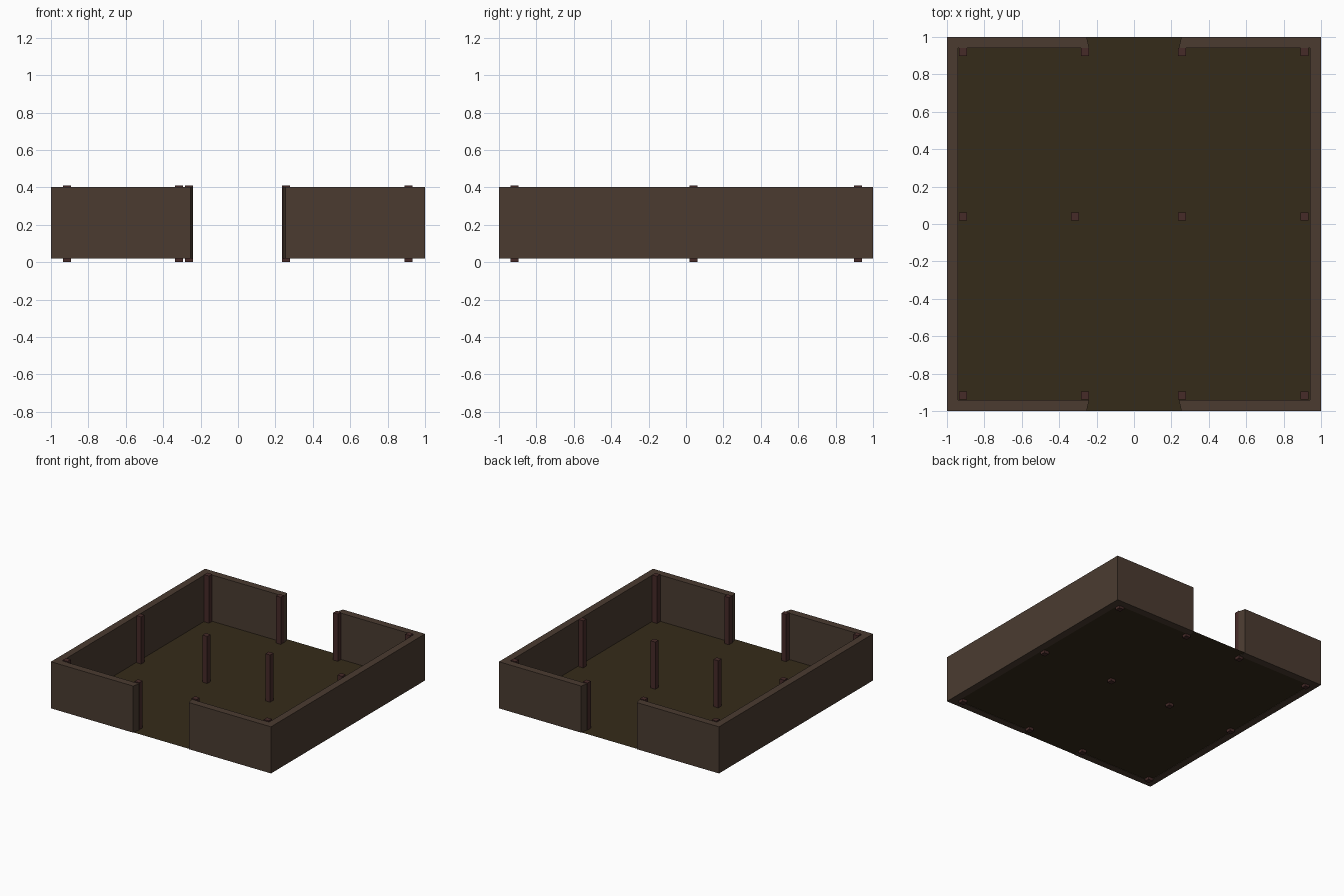
import bpy
import bmesh

if "Cube" in bpy.data.objects:
    bpy.data.objects.remove(bpy.data.objects["Cube"])


def material(name, rgb):
    m = bpy.data.materials.new(name)
    m.diffuse_color = (*rgb, 1)
    m.use_nodes = True
    m.node_tree.nodes["Principled BSDF"].inputs["Base Color"].default_value = m.diffuse_color
    return m


WALL = material("wall_brown", (0.069, 0.044, 0.030))
FLOOR = material("floor_brown", (0.036, 0.024, 0.010))
POST = material("post_red_brown", (0.062, 0.024, 0.022))


def prism(name, outline, z0, z1, mat):
    """Flat outline in plan, extruded upward (a single face if z0 == z1)."""
    bm = bmesh.new()
    face = bm.faces.new([bm.verts.new((x, y, z0)) for x, y in outline])
    if z1 > z0:
        new = bmesh.ops.extrude_face_region(bm, geom=[face], use_keep_orig=True)["geom"]
        for v in new:
            if isinstance(v, bmesh.types.BMVert):
                v.co.z = z1
        bmesh.ops.recalc_face_normals(bm, faces=bm.faces)
    mesh = bpy.data.meshes.new(name)
    bm.to_mesh(mesh)
    bm.free()
    mesh.materials.append(mat)
    obj = bpy.data.objects.new(name, mesh)
    bpy.context.collection.objects.link(obj)
    return obj


def rect(cx, cy, h):
    return [(cx - h, cy - h), (cx + h, cy - h), (cx + h, cy + h), (cx - h, cy + h)]


# Floor sheet, running through both doorways
prism("floor", rect(0, 0, 1.0), 0.023, 0.023, FLOOR)

# C-shaped wall with slanted doorway ends, mirrored to the other side
wall = prism("walls", [(0.253, -1), (1, -1), (1, 1), (0.253, 1),
                       (0.24, 0.94), (0.94, 0.94), (0.94, -0.94), (0.24, -0.94)],
             0.02, 0.403, WALL)
wall.modifiers.new("mirror", "MIRROR").use_axis[0] = True

# Posts in three rows; the middle row has one post set further left
for row, y, inner_left in (("front", -0.916, -0.262),
                           ("middle", 0.041, -0.315),
                           ("back", 0.92, -0.262)):
    for i, x in enumerate((-0.915, inner_left, 0.257, 0.912)):
        prism(f"{row}_post_{i + 1}", rect(x, y, 0.0215), 0.0, 0.41, POST)
